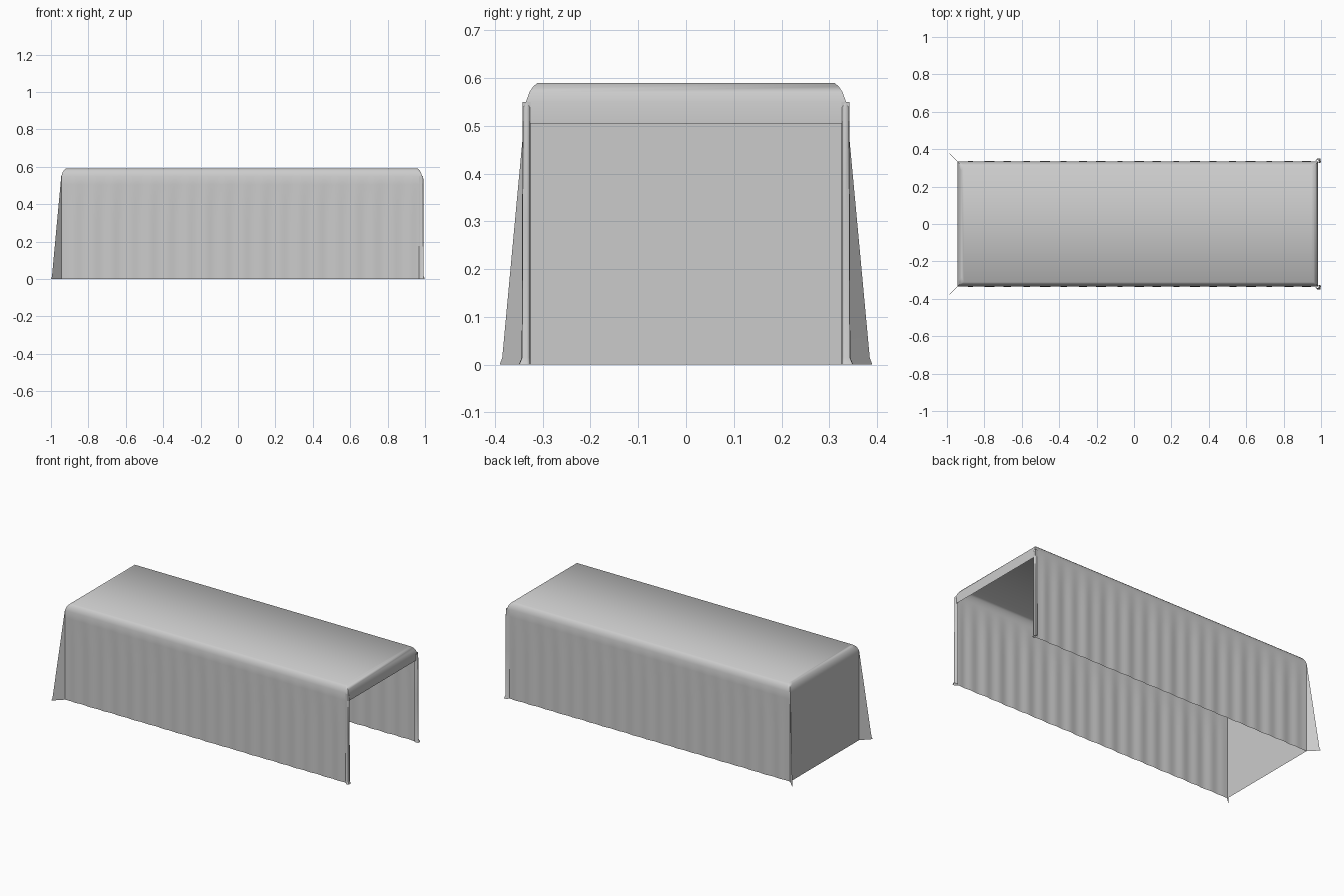
import bpy, bmesh, math

cube = bpy.data.objects.get("Cube")
if cube:
    bpy.data.objects.remove(cube, do_unlink=True)

mat = bpy.data.materials.new("grey cloth")
mat.use_nodes = True
GREY = (0.6, 0.6, 0.6, 1)
mat.diffuse_color = GREY
mat.node_tree.nodes["Principled BSDF"].inputs["Base Color"].default_value = GREY

LEFT, RIGHT, HALF, TOP = -0.945, 0.985, 0.335, 0.59
# height and inset of each level, from the top edge down
ROLL = [(TOP, 0.024), (0.582, 0.015), (0.57, 0.007), (0.55, 0.0)]
VALANCE = ROLL + [(0.505, 0.0)]
DRAPE = ROLL + [(z, 0.0) for z in (0.505, 0.4, 0.3, 0.2, 0.1, 0.015, 0.0)]
STEPS = 152


def finish(name, bm, angle=70):
    bmesh.ops.remove_doubles(bm, verts=bm.verts, dist=0.00005)
    mesh = bpy.data.meshes.new(name)
    bm.to_mesh(mesh)
    bm.free()
    mesh.materials.append(mat)
    obj = bpy.data.objects.new(name, mesh)
    bpy.context.collection.objects.link(obj)
    bpy.ops.object.select_all(action="DESELECT")
    bpy.context.view_layer.objects.active = obj
    obj.select_set(True)
    bpy.ops.object.shade_smooth_by_angle(angle=math.radians(angle))
    return obj


def loft(bm, rows):
    """Skin rows of points, listed from top to bottom."""
    grid = [[bm.verts.new(p) for p in row] for row in rows]
    for a, b in zip(grid, grid[1:]):
        for i in range(len(a) - 1):
            bm.faces.new((a[i], b[i], b[i + 1], a[i + 1]))
    return grid


def fall(z):
    """How far down the drape a height is: 0 at the roll, 1 at the floor."""
    return max(0.0, (0.55 - z) / 0.55)


def long_side(z, inset, side):
    """Rippled row along a long side, from the open end to the closed end."""
    x0, x1 = RIGHT - inset, LEFT + inset
    row = []
    for i in range(STEPS + 1):
        x = x0 + (x1 - x0) * i / STEPS
        wave = math.sin(x * math.tau / 0.1) + 0.4 * math.sin(x * 23)
        ends = min(1, i / 5, (STEPS - i) / 5)
        y = HALF - inset + 0.0022 * wave * ends * min(1, fall(z) * 4)
        row.append((x, side * y, z))
    return row


def closed_end(z, inset):
    return [(LEFT + inset, y * (HALF - inset), z)
            for y in [-1 + i / 12 for i in range(25)]]


# cloth: top, two long drapes and the closed end
bm = bmesh.new()
front = loft(bm, [long_side(z, d, -1) for z, d in DRAPE])
back = loft(bm, [long_side(z, d, 1)[::-1] for z, d in DRAPE])
end = loft(bm, [closed_end(z, d) for z, d in DRAPE])
# short valance over the open end
valance = loft(bm, [[(RIGHT - d, s * (HALF - d), z) for s in (1, -1)]
                    for z, d in VALANCE])
top_edge = front[0] + end[0] + back[0] + valance[0]
bmesh.ops.remove_doubles(bm, verts=top_edge, dist=0.00005)
bmesh.ops.holes_fill(bm, edges=[e for e in bm.edges if e.is_boundary and
                     all(v.co.z > TOP - 0.001 for v in e.verts)], sides=0)
bmesh.ops.recalc_face_normals(bm, faces=bm.faces)
finish("draped_cloth", bm)

for side, label in ((-1, "front"), (1, "back")):
    # pleat standing diagonally out of each closed corner
    bm = bmesh.new()
    rows = []
    for z, d in DRAPE[3:]:
        out = 0.051 * fall(z) + (0.004 if z == 0 else 0)
        gap = 0.002 * fall(z)
        rows.append([(LEFT + gap, side * HALF, z),
                     (LEFT - out, side * (HALF + out), z),
                     (LEFT, side * (HALF - gap), z)])
    loft(bm, rows)
    bmesh.ops.recalc_face_normals(bm, faces=bm.faces)
    finish(label + "_corner_pleat", bm, 40)

    # rolled hem down each edge of the open end
    bm = bmesh.new()
    rows = []
    for z, flare in ((0.548, -0.003), (0.535, 0), (0.3, 0.001),
                     (0.015, 0.002), (0.0, 0.008)):
        rows.append([(x + (flare if x > 0.98 else 0), side * (y + max(flare, 0) * k), z)
                     for x, y, k in ((0.968, 0.335, 0), (0.98, 0.342, 1),
                                     (0.989, 0.341, 1), (0.991, 0.333, 0),
                                     (0.989, 0.327, 0), (0.975, 0.326, 0))])
    loft(bm, rows)
    bmesh.ops.recalc_face_normals(bm, faces=bm.faces)
    finish(label + "_rolled_hem", bm)

    # small tuck under the valance corner
    bm = bmesh.new()
    loft(bm, [[(0.97, side * 0.34, z), (0.988, side * 0.342, z),
               (0.988, side * 0.326, z)] for z in (0.55, 0.51)])
    finish(label + "_valance_tuck", bm, 40)
